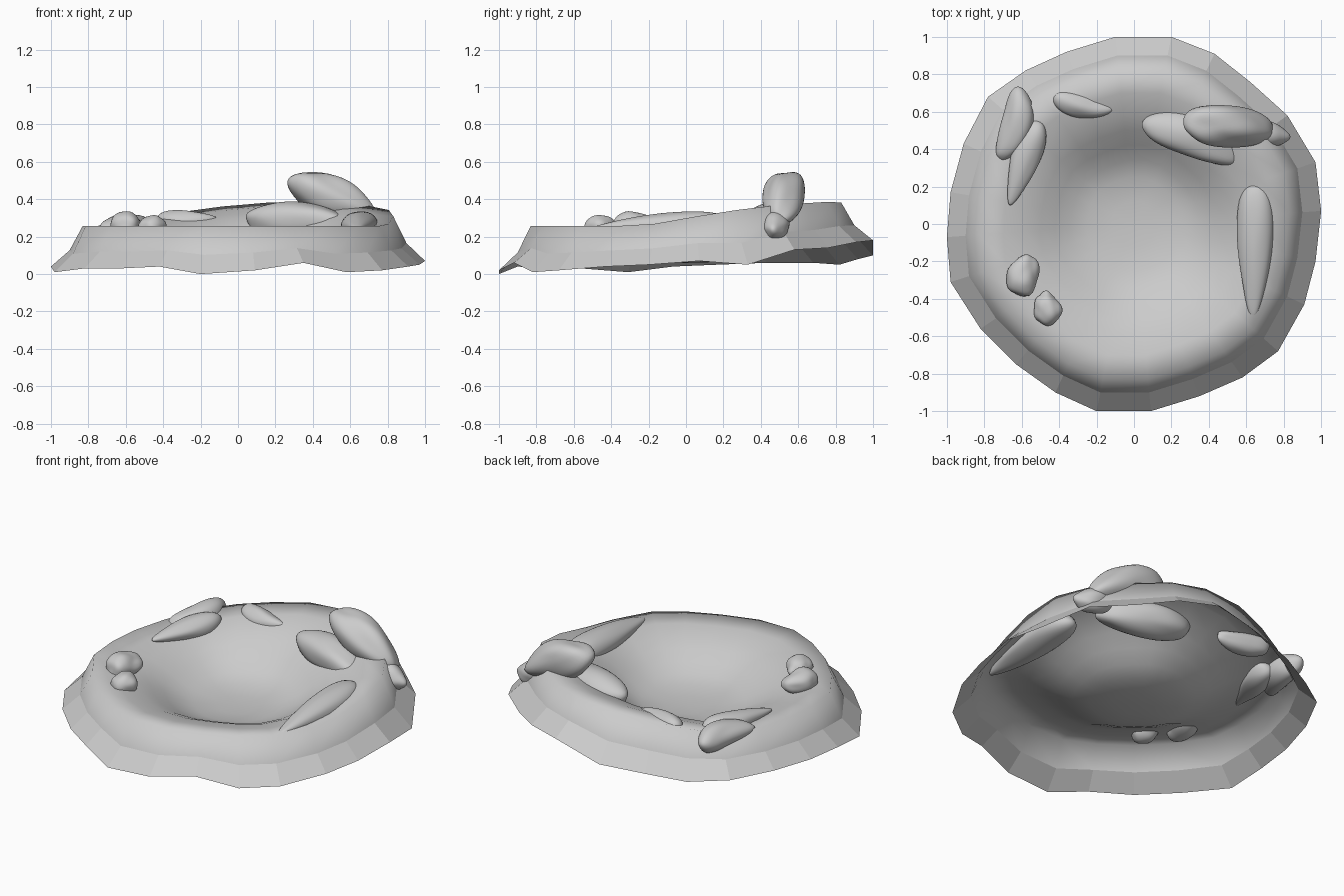
import bpy, bmesh, math
from mathutils import Vector, Matrix, Euler, noise

if "Cube" in bpy.data.objects:
    bpy.data.objects.remove(bpy.data.objects["Cube"])

# Outer outline of the crater: x, y and ground height of each corner
OUTLINE = [(-.1, 1, .10), (.2, 1, .18), (.43, .91, .17), (.62, .76, .14), (.82, .58, .13),
           (.97, .33, .05), (1, .07, .07), (.97, -.2, .05), (.91, -.43, .04), (.77, -.68, .02),
           (.58, -.82, .01), (.35, -.92, .06), (.09, -1, .02), (-.2, -1, .0), (-.42, -.9, .04),
           (-.63, -.75, .03), (-.82, -.56, .03), (-.98, -.31, .01), (-1, -.07, .04), (-.98, .17, .05),
           (-.91, .43, .06), (-.78, .68, .06), (-.58, .82, .05), (-.36, .92, .08)]
# Inner rings: radius factor, share of the rim height above the floor
INNER = [(.83, 1), (.7, .93), (.58, .78), (.5, .61), (.42, .4), (.34, .2), (.25, .07), (.12, .01)]
FLOOR = .06


def rim_height(x, y):
    return .257 + .14 * min(1, max(0, 1.2 * y + .6 * x - .2))


def add_object(name, bm):
    mesh = bpy.data.meshes.new(name)
    bm.to_mesh(mesh)
    bm.free()
    ob = bpy.data.objects.new(name, mesh)
    bpy.context.collection.objects.link(ob)
    return ob


# Crater sheet: open underneath, flat outer band, smooth bowl
bm = bmesh.new()
rings = [[bm.verts.new(p) for p in OUTLINE], []]
for x, y, z in OUTLINE:
    h = rim_height(x * .83, y * .83)
    rings[1].append(bm.verts.new((x * .9, y * .9, z + .4 * (h - z))))
for r, w in INNER:
    ring = []
    for x, y, z in OUTLINE:
        h = rim_height(x * .83, y * .83)
        ring.append(bm.verts.new((x * r, y * r, FLOOR + w * (h - FLOOR))))
    rings.append(ring)
n = len(OUTLINE)
for k in range(len(rings) - 1):
    a, b = rings[k], rings[k + 1]
    for i in range(n):
        j = (i + 1) % n
        f = bm.faces.new((a[j], a[i], b[i], b[j]))
        f.smooth = k > 0
centre = bm.verts.new((0, 0, FLOOR))
for i in range(n):
    f = bm.faces.new((rings[-1][(i + 1) % n], rings[-1][i], centre))
    f.smooth = True
bmesh.ops.recalc_face_normals(bm, faces=bm.faces)
if sum(f.normal.z for f in bm.faces) < 0:
    bmesh.ops.reverse_faces(bm, faces=bm.faces)
add_object("crater_ground", bm)


# Rock: lumpy ellipsoid; taper narrows the +X end, bend curves it in Y
def rock(name, loc, size, rot, taper=0, bend=0, lump=.15, seed=0):
    bm = bmesh.new()
    bmesh.ops.create_icosphere(bm, subdivisions=4, radius=1)
    for v in bm.verts:
        p = v.co.copy()
        p *= 1 + lump * noise.noise(p * 1.1 + Vector((seed * 7.3, seed * 3.1, 1.7)))
        s = 1 - taper * (p.x + 1) / 2
        v.co = Vector((p.x * size[0],
                       p.y * s * size[1] + bend * (p.x ** 2 - .4),
                       p.z * s * size[2]))
    turn = Euler([math.radians(a) for a in rot]).to_matrix().to_4x4()
    bm.transform(Matrix.Translation(loc) @ turn)
    for f in bm.faces:
        f.smooth = True
    add_object(name, bm)


rock("large_boulder", (.515, .52, .405), (.265, .135, .13), (0, 24, -6), .3, 0, .15, 1)
rock("back_right_rock", (.31, .46, .285), (.29, .12, .105), (0, 0, -19), .1, -.02, .12, 2)
rock("right_long_rock", (.645, -.13, .255), (.37, .135, .10), (0, 2, -91), .6, 0, .1, 3)
rock("right_edge_rock", (.71, .48, .255), (.12, .08, .08), (0, 15, -10), .2, 0, .15, 4)
rock("left_rock_upper", (-.64, .53, .25), (.20, .10, .09), (0, 0, -105), .3, -.04, .12, 5)
rock("left_rock_lower", (-.59, .33, .25), (.24, .12, .09), (0, 0, -108), .7, 0, .1, 6)
rock("back_left_rock", (-.27, .635, .275), (.17, .075, .075), (0, 0, -10), .3, .02, .15, 7)
rock("small_rock_a", (-.59, -.27, .26), (.115, .10, .085), (0, 0, 70), .35, 0, .2, 8)
rock("small_rock_b", (-.465, -.45, .25), (.09, .085, .075), (0, 0, 100), .35, 0, .2, 9)
